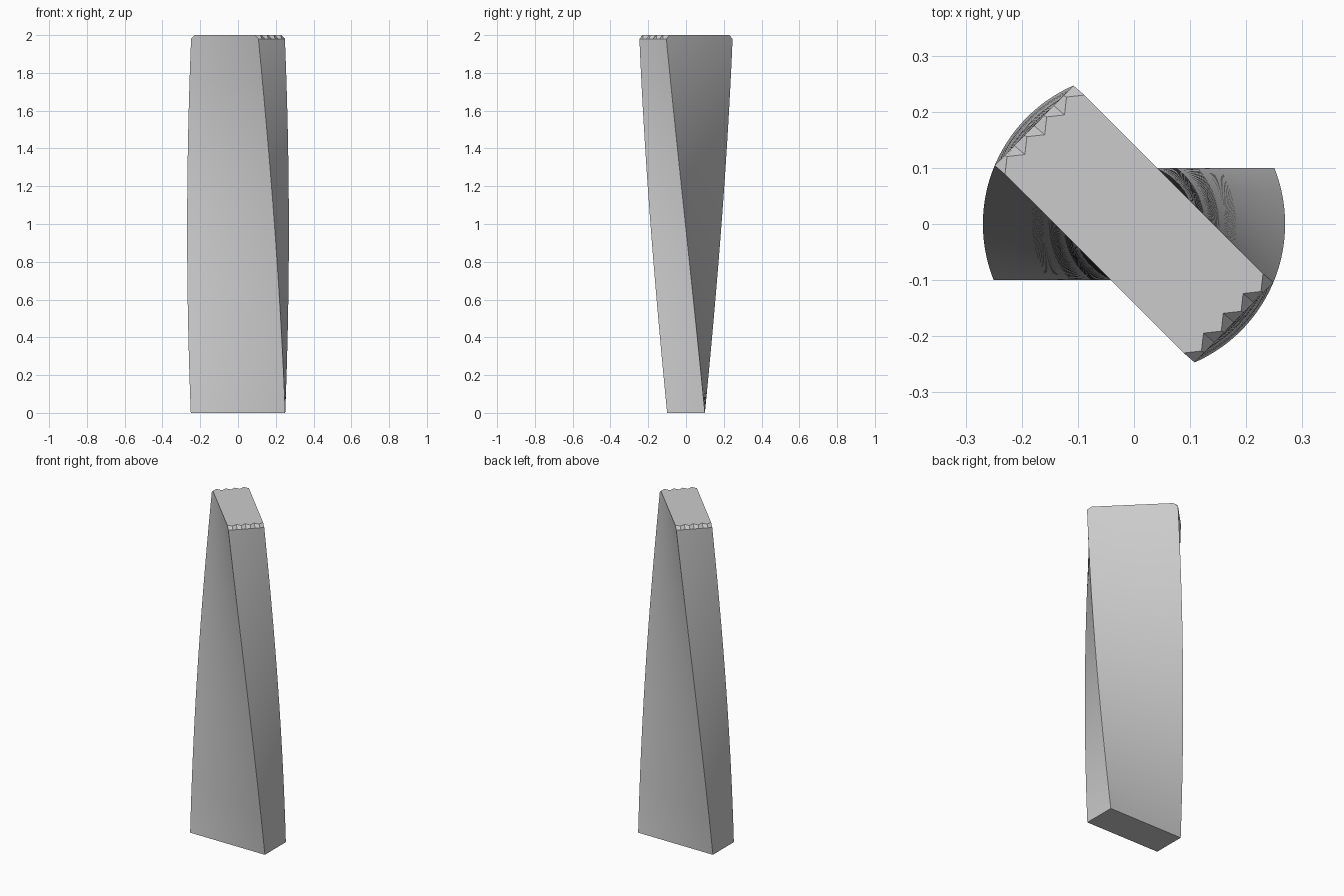
import bpy, bmesh, math
from mathutils import Matrix

cube = bpy.data.objects.get("Cube")
if cube:
    bpy.data.objects.remove(cube, do_unlink=True)

HALF_X, HALF_Y, HEIGHT = 0.25, 0.10, 2.0
TWIST = math.radians(-45)
LAYERS, TEETH, LONG = 64, 8, 12

stone = bpy.data.materials.new("plain_grey")
stone.use_nodes = True
grey = (0.6, 0.6, 0.6, 1)
stone.diffuse_color = grey
stone.node_tree.nodes["Principled BSDF"].inputs["Base Color"].default_value = grey


def half_outline(chip):
    """Front side then right end; chip notches every other end point inward."""
    front = [(-HALF_X + 2 * HALF_X * i / LONG, -HALF_Y) for i in range(1, LONG)]
    end = [(HALF_X - (chip if i % 2 == 0 else chip * 0.2), -HALF_Y + 2 * HALF_Y * i / TEETH)
           for i in range(TEETH + 1)]
    return front + end


def add_ring(bm, z, chip=0.0):
    half = half_outline(chip)
    outline = half + [(-x, -y) for x, y in half]
    turn = Matrix.Rotation(TWIST * z / HEIGHT, 3, 'Z')
    ring = [bm.verts.new((x, y, z)) for x, y in outline]
    bmesh.ops.rotate(bm, verts=ring, cent=(0, 0, 0), matrix=turn)
    return ring


# Twisted slab: stacked turning rectangles, with a chipped rim on the top ends
bm = bmesh.new()
body_top = HEIGHT - 0.02
rings = [add_ring(bm, body_top * i / LAYERS) for i in range(LAYERS + 1)]
rings.append(add_ring(bm, HEIGHT, chip=0.025))
for low, high in zip(rings, rings[1:]):
    n = len(low)
    for i in range(n):
        j = (i + 1) % n
        bm.faces.new((low[i], low[j], high[j], high[i]))
bm.faces.new(list(reversed(rings[0])))
bm.faces.new(rings[-1])
bmesh.ops.recalc_face_normals(bm, faces=bm.faces)

mesh = bpy.data.meshes.new("twisted_slab")
bm.to_mesh(mesh)
bm.free()
mesh.materials.append(stone)
slab = bpy.data.objects.new("twisted_slab", mesh)
bpy.context.collection.objects.link(slab)

# Smooth sides with crisp edges
bpy.ops.object.select_all(action='DESELECT')
slab.select_set(True)
bpy.context.view_layer.objects.active = slab
bpy.ops.object.shade_smooth_by_angle(angle=math.radians(30))
